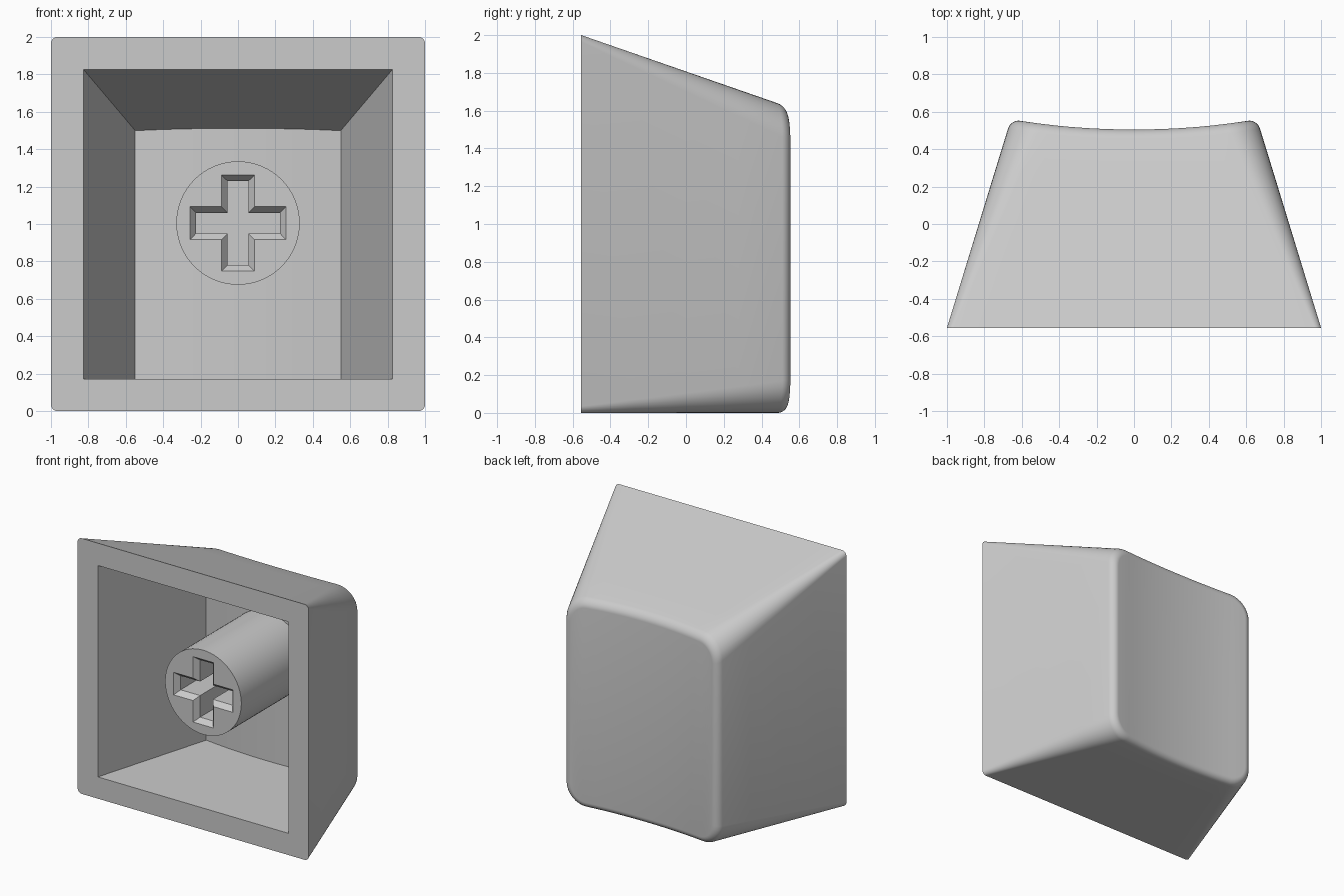
import bpy, bmesh, math

if "Cube" in bpy.data.objects:
    bpy.data.objects.remove(bpy.data.objects["Cube"])

FRONT, DEPTH = -0.555, 1.11
MID_Z = 1.005

grey = bpy.data.materials.new("light_grey_plastic")
grey.use_nodes = True
grey.diffuse_color = (0.6, 0.6, 0.6, 1)
grey.node_tree.nodes["Principled BSDF"].inputs["Base Color"].default_value = (0.6, 0.6, 0.6, 1)


def loft(name, rings, strip_end=False):
    """Skin a list of rings; the last cap may be filled with column strips."""
    bm = bmesh.new()
    loops = [[bm.verts.new(p) for p in ring] for ring in rings]
    n = len(loops[0])
    for a, b in zip(loops, loops[1:]):
        for i in range(n):
            j = (i + 1) % n
            bm.faces.new((a[i], a[j], b[j], b[i]))
    bm.faces.new(loops[0])
    end = loops[-1]
    if strip_end:
        for i in range(n // 2 - 1):
            bm.faces.new((end[i], end[i + 1], end[n - 2 - i], end[n - 1 - i]))
    else:
        bm.faces.new(end)
    bmesh.ops.recalc_face_normals(bm, faces=bm.faces)
    mesh = bpy.data.meshes.new(name)
    bm.to_mesh(mesh)
    bm.free()
    mesh.materials.append(grey)
    obj = bpy.data.objects.new(name, mesh)
    bpy.context.collection.objects.link(obj)
    return obj


def carve(obj, cutter):
    """Subtract the cutter, then smooth everything but the sharp edges."""
    mod = obj.modifiers.new("carve", 'BOOLEAN')
    mod.operation, mod.solver, mod.object = 'DIFFERENCE', 'EXACT', cutter
    bpy.ops.object.select_all(action='DESELECT')
    bpy.context.view_layer.objects.active = obj
    obj.select_set(True)
    bpy.ops.object.modifier_apply(modifier=mod.name)
    bpy.data.objects.remove(cutter)
    bpy.ops.object.shade_smooth_by_angle(angle=math.radians(30))


def dish(x):
    """Scooped touch surface, curved across the width only."""
    return 0.505 + 0.05 * (x / 0.64) ** 2


def columns(w, r, arc=8, straight=12):
    """Pairs of x and corner drop along the upper half of a rounded rectangle."""
    left = []
    if r > 0:
        for k in range(arc):
            a = math.pi / 2 * k / arc
            left.append((-w + r * (1 - math.cos(a)), r * (1 - math.sin(a))))
    flat = [((w - r) * (2 * k / straight - 1), 0) for k in range(straight + 1)]
    return left + flat + [(-x, d) for x, d in reversed(left)]


def section(shape, t, inset=0.0, below=None):
    """Ring of a tapered shell; with 'below' it follows the dish at that depth."""
    def cols(t):
        w, top, bottom, r = shape(t)
        return columns(w - inset, max(r - inset, 0)), top - inset, bottom + inset
    upper, lower = [], []
    for i, (x, _) in enumerate(cols(t)[0]):
        y = FRONT + DEPTH * t if below is None else dish(x) - below
        c, top, bottom = cols((y - FRONT) / DEPTH)
        x, drop = c[i]
        upper.append((x, y, top - drop))
        lower.append((x, y, bottom + drop))
    return upper + lower[::-1]


def outer(t):
    return 1 - 0.34 * t, 2 - 0.385 * t, 0.0, 0.035 + 0.14 * t


def inner(t):
    return 0.825 - 0.323 * t, 1.825 - 0.382 * t, 0.17, 0.0


# Cap shell: tapered walls, rounded rim, scooped back
FILLET = 0.05
rings = [section(outer, t) for t in (0, 0.25, 0.5, 0.75)]
for k in range(8):
    a = math.pi / 2 * k / 7
    rings.append(section(outer, 0.97, FILLET * (1 - math.cos(a)), FILLET * (1 - math.sin(a))))
cap = loft("cap_shell", rings, True)

# Hollow inside of the cap
cavity = loft("cavity_cutter", [section(inner, -0.02), section(inner, 0.85, 0, 0.15)], True)
carve(cap, cavity)


# Round stem reaching from the cavity floor towards the opening
def circle(y, r, n=64):
    return [(r * math.cos(math.tau * k / n), y, MID_Z + r * math.sin(math.tau * k / n))
            for k in range(n)]


def cross(y, a, b):
    pts = []
    for q in range(4):
        c, s = round(math.cos(q * math.pi / 2)), round(math.sin(q * math.pi / 2))
        for u, v in ((a, -b), (a, b), (b, b)):
            pts.append((u * c - v * s, y, MID_Z + u * s + v * c))
    return pts


TIP = -0.43
stem = loft("stem", [circle(TIP, 0.33), circle(0.42, 0.33)])

# Cross-shaped socket with a chamfered mouth
socket = loft("socket_cutter", [
    cross(TIP - 0.04, 0.288, 0.121),
    cross(TIP + 0.04, 0.224, 0.055),
    cross(0.03, 0.224, 0.055)])
carve(stem, socket)
